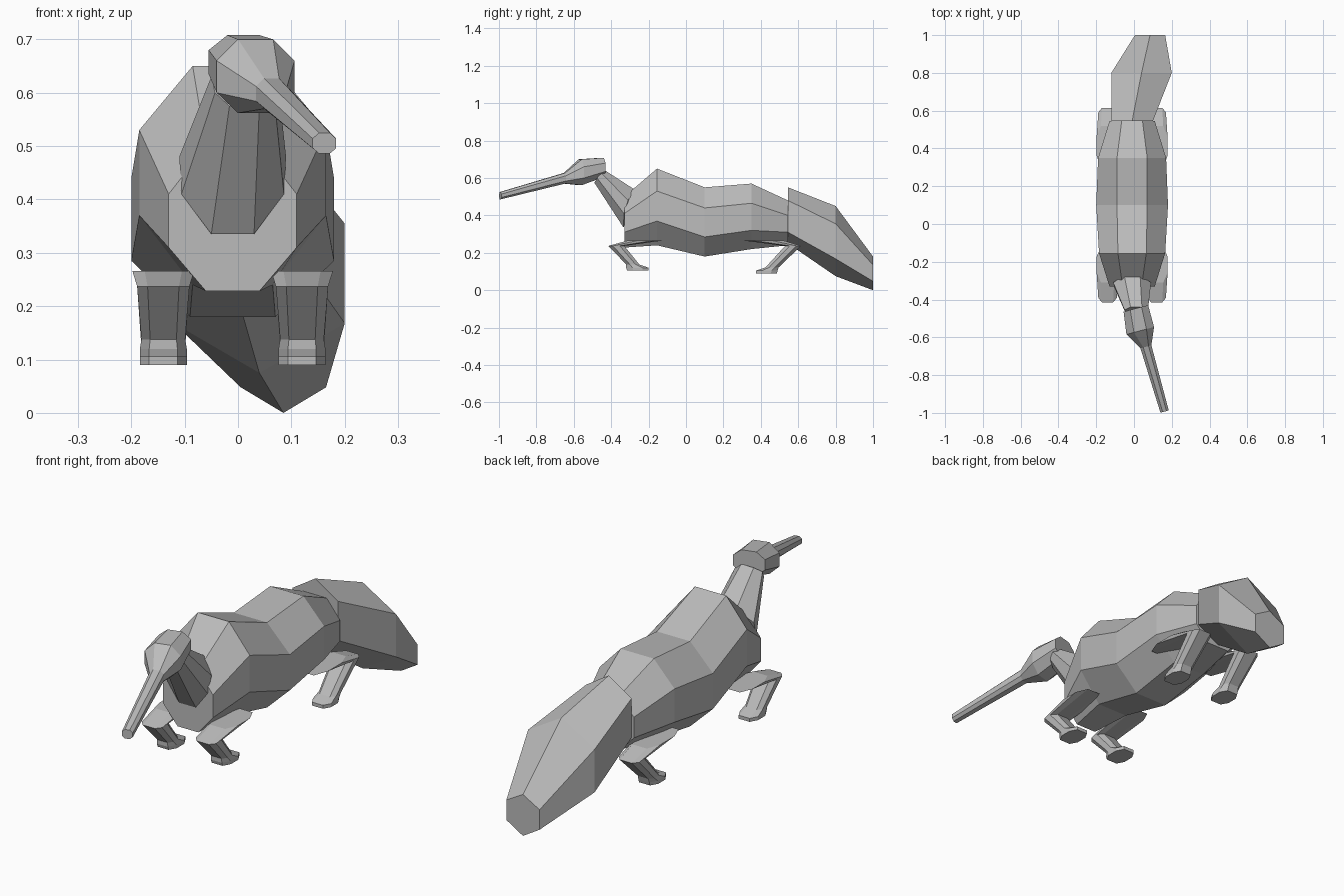
import bpy
import bmesh

cube = bpy.data.objects.get("Cube")
if cube:
    bpy.data.objects.remove(cube, do_unlink=True)

grey = bpy.data.materials.new("plain grey")
grey.use_nodes = True
colour = (0.5, 0.5, 0.5, 1)
grey.diffuse_color = colour
grey.node_tree.nodes["Principled BSDF"].inputs["Base Color"].default_value = colour


def section(centre, levels, yaw=0):
    """Closed ring, symmetric about x = centre, from (half width, y, z) levels."""
    left = [(centre + w, y + w * yaw, z) for w, y, z in levels]
    right = [(centre - w, y - w * yaw, z) for w, y, z in reversed(levels) if w > 0]
    return left + right


def upright(centre, y, wide, narrow, heights, yaw=0):
    top, upper, lower, bottom = heights
    return section(centre, [(narrow, y, top), (wide, y, upper),
                            (wide, y, lower), (narrow, y, bottom)], yaw)


def level_ring(centre, front, back, z, wide):
    chamfer = (back - front) * 0.28
    return section(centre, [(wide * 0.6, front, z), (wide, front + chamfer, z),
                            (wide, back - chamfer, z), (wide * 0.6, back, z)])


def loft(name, rings):
    """Skin consecutive rings and cap both ends."""
    bm = bmesh.new()
    loops = [[bm.verts.new(p) for p in ring] for ring in rings]
    for a, b in zip(loops, loops[1:]):
        for i in range(len(a)):
            j = (i + 1) % len(a)
            bm.faces.new((a[i], a[j], b[j], b[i]))
    bm.faces.new(loops[0])
    bm.faces.new(loops[-1])
    bmesh.ops.recalc_face_normals(bm, faces=bm.faces)
    mesh = bpy.data.meshes.new(name)
    bm.to_mesh(mesh)
    bm.free()
    mesh.materials.append(grey)
    obj = bpy.data.objects.new(name, mesh)
    bpy.context.collection.objects.link(obj)
    return obj


MID = -0.01

# Humped body
loft("body", [
    upright(MID, -0.33, 0.12, 0.05, (0.5, 0.41, 0.31, 0.228)),
    upright(MID, -0.155, 0.175, 0.075, (0.65, 0.53, 0.37, 0.24)),
    upright(MID, 0.1, 0.19, 0.08, (0.55, 0.44, 0.285, 0.18)),
    upright(MID, 0.35, 0.18, 0.08, (0.57, 0.465, 0.32, 0.22)),
    upright(MID, 0.545, 0.12, 0.055, (0.48, 0.4, 0.31, 0.24)),
])

# Thick six-sided tail, swung to one side
loft("tail", [
    upright(MID, 0.545, 0.11, 0, (0.55, 0.48, 0.31, 0.25)),
    upright(0.04, 0.8, 0.16, 0, (0.45, 0.355, 0.168, 0.075)),
    upright(0.085, 1.0, 0.08, 0, (0.18, 0.135, 0.048, 0)),
])

# Neck, leaning forward
loft("neck", [
    section(MID, [(0.042, -0.27, 0.535), (0.1, -0.31, 0.48),
                  (0.096, -0.332, 0.41), (0.04, -0.334, 0.335)]),
    section(0.012, [(0.03, -0.44, 0.645), (0.062, -0.455, 0.63),
                    (0.055, -0.475, 0.6), (0.028, -0.49, 0.575)]),
])

# Head and long snout, turned to the left
YAW = 0.27
loft("head_and_snout", [
    upright(0.01, -0.447, 0.065, 0.03, (0.708, 0.68, 0.635, 0.605), YAW),
    upright(0.033, -0.565, 0.073, 0.033, (0.7, 0.66, 0.6, 0.562), YAW),
    upright(0.063, -0.65, 0.029, 0.014, (0.627, 0.612, 0.584, 0.57), YAW),
    upright(0.162, -0.993, 0.022, 0.01, (0.525, 0.514, 0.496, 0.486), YAW),
])

# Legs: flat thigh, bent knee, slanted shin, small foot
front_leg = [(-0.31, -0.12, 0.266, 0.058), (-0.415, -0.33, 0.237, 0.049),
             (-0.32, -0.25, 0.138, 0.041), (-0.32, -0.2, 0.12, 0.044),
             (-0.315, -0.2, 0.105, 0.044)]
rear_leg = [(0.3, 0.52, 0.266, 0.058), (0.53, 0.615, 0.237, 0.049),
            (0.425, 0.495, 0.122, 0.041), (0.375, 0.49, 0.105, 0.044),
            (0.375, 0.485, 0.09, 0.044)]
for side, sign in (("left", 1), ("right", -1)):
    for end, profile in (("front", front_leg), ("rear", rear_leg)):
        loft(f"{end}_{side}_leg",
             [level_ring(MID + sign * 0.13, *ring) for ring in profile])
